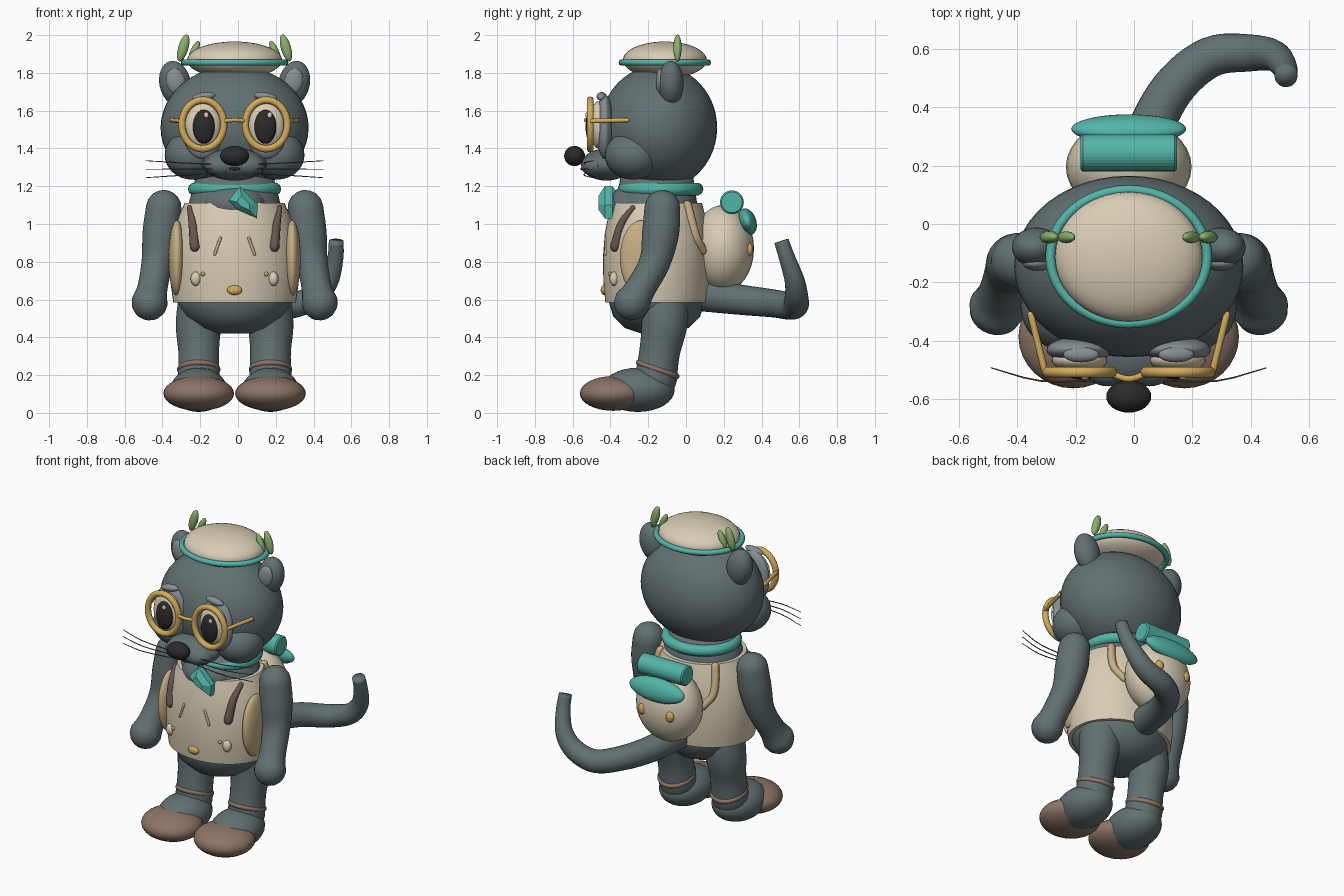
import bpy, bmesh, math
from mathutils import Vector, Matrix

if "Cube" in bpy.data.objects:
    bpy.data.objects.remove(bpy.data.objects["Cube"])

CX = -0.018  # symmetry plane of the body
SIDES = ((-1, "right"), (1, "left"))


def material(name, r, g, b):
    m = bpy.data.materials.new(name)
    m.use_nodes = True
    m.diffuse_color = (r, g, b, 1)
    bsdf = m.node_tree.nodes["Principled BSDF"]
    bsdf.inputs["Base Color"].default_value = (r, g, b, 1)
    bsdf.inputs["Roughness"].default_value = 0.8
    return m


FUR = material("slate fur", .122, .162, .168)
CREAM = material("cream cloth", .69, .61, .46)
TEAL = material("teal cloth", .085, .46, .39)
GOLD = material("gold", .65, .41, .10)
BROWN = material("toe brown", .27, .175, .135)
TAN = material("tan leather", .57, .43, .23)
GRAY = material("light gray fur", .24, .275, .287)
GREEN = material("leaf green", .25, .44, .15)
BLACK = material("soft black", .024, .024, .025)
DARK = material("dark brown", .14, .095, .08)


def finish(bm, name, mat, smooth=True):
    bmesh.ops.recalc_face_normals(bm, faces=bm.faces)
    me = bpy.data.meshes.new(name)
    bm.to_mesh(me)
    bm.free()
    for p in me.polygons:
        p.use_smooth = smooth
    me.materials.append(mat)
    ob = bpy.data.objects.new(name, me)
    bpy.context.collection.objects.link(ob)
    return ob


def place(ob, pos, rot=(0, 0, 0)):
    ob.location = pos
    ob.rotation_euler = rot
    return ob


def ball(name, mat, pos, radii, rot=(0, 0, 0), seg=32):
    bm = bmesh.new()
    bmesh.ops.create_uvsphere(bm, u_segments=seg, v_segments=seg // 2, radius=1)
    bmesh.ops.scale(bm, vec=radii, verts=bm.verts)
    return place(finish(bm, name, mat), pos, rot)


def skin_rings(bm, rings, closed=False, caps=True):
    rows = [[bm.verts.new(p) for p in ring] for ring in rings]
    n = len(rows[0])
    pairs = list(zip(rows, rows[1:])) + ([(rows[-1], rows[0])] if closed else [])
    for a, b in pairs:
        for i in range(n):
            j = (i + 1) % n
            bm.faces.new((a[i], a[j], b[j], b[i]))
    if caps and not closed:
        bm.faces.new(rows[0])
        bm.faces.new(rows[-1])


def ring(name, mat, pos, rx, ry, minor, rot=(0, 0, 0)):
    # elliptical hoop lying in its local xy plane
    bm = bmesh.new()
    rows = []
    for i in range(48):
        a = math.tau * i / 48
        rows.append([((rx + minor * math.cos(t)) * math.cos(a),
                      (ry + minor * math.cos(t)) * math.sin(a), minor * math.sin(t))
                     for t in (math.tau * k / 10 for k in range(10))])
    skin_rings(bm, rows, closed=True)
    return place(finish(bm, name, mat), pos, rot)


def lathe(name, mat, pos, profile, caps):
    # profile rows: height, half width, half depth
    bm = bmesh.new()
    skin_rings(bm, [[(rx * math.cos(a), ry * math.sin(a), z)
                     for a in (math.tau * k / 48 for k in range(48))]
                    for z, rx, ry in profile], caps=caps)
    return place(finish(bm, name, mat), pos)


def tube(name, mat, pts, seg=20, steps=6, round_ends=True):
    # smooth path of (x, y, z, radius) points with domed ends
    ps = [Vector(p) for p in pts]
    ps = [2 * ps[0] - ps[1]] + ps + [2 * ps[-1] - ps[-2]]
    path = []
    for a, b, c, d in zip(ps, ps[1:], ps[2:], ps[3:]):
        for k in range(steps):
            t = k / steps
            path.append(.5 * (2 * b + (c - a) * t + (2 * a - 5 * b + 4 * c - d) * t * t
                              + (3 * b - a - 3 * c + d) * t ** 3))
    path.append(ps[-2])
    if round_ends:
        for end, inner in ((0, 1), (-1, -2)):
            e = path[end]
            out = (e.xyz - path[inner].xyz).normalized()
            dome = [Vector((*(e.xyz + out * e.w * math.sin(a)), e.w * math.cos(a)))
                    for a in (.4, .8, 1.15, 1.45)]
            path = path + dome if end else dome[::-1] + path
    rows, up = [], None
    for i, p in enumerate(path):
        d = (path[min(i + 1, len(path) - 1)].xyz - path[max(i - 1, 0)].xyz).normalized()
        up = d.orthogonal() if up is None else up - d * up.dot(d)
        up.normalize()
        side = d.cross(up)
        rows.append([p.xyz + p.w * (up * math.cos(a) + side * math.sin(a))
                     for a in (math.tau * k / seg for k in range(seg))])
    bm = bmesh.new()
    skin_rings(bm, rows)
    return finish(bm, name, mat)


# Torso and vest
BY = -.155
VEST = [(.585, .325, .272), (.68, .338, .282), (.82, .342, .285),
        (.95, .325, .275), (1.05, .292, .255), (1.11, .265, .24)]


def vest_y(dx, z, sign):
    for (z0, x0, y0), (z1, x1, y1) in zip(VEST, VEST[1:]):
        if z <= z1:
            t = (z - z0) / (z1 - z0)
            w, d = x0 + (x1 - x0) * t, y0 + (y1 - y0) * t
            return BY + sign * d * math.sqrt(max(0, 1 - (dx / w) ** 2))


lathe("torso", FUR, (CX, BY, 0),
      [(.42, .09, .08), (.45, .18, .17), (.51, .26, .23), (.59, .305, .255), (.8, .31, .25),
       (1.0, .28, .23), (1.1, .245, .215), (1.27, .2, .19)], True)
lathe("vest", CREAM, (CX, BY, 0), VEST, False)
lathe("vest_hem", CREAM, (CX, BY, 0), [(.585, .29, .24), (.586, .325, .272)], False)
lathe("vest_collar", CREAM, (CX, BY, 0), [(1.11, .265, .24), (1.11, .235, .205)], False)
ball("chest_fur", FUR, (CX, -.285, 1.105), (.165, .125, .105))
ball("belly_button", GOLD, (CX, vest_y(0, .65, -1), .65), (.04, .018, .026), seg=16)
for s, side in SIDES:
    ball(side + "_vest_panel", TAN, (CX + s * .305, -.235, .82), (.045, .115, .2))
    ball(side + "_vest_button", CREAM, (CX + s * .205, vest_y(.205, .71, -1), .71),
         (.028, .025, .038), seg=16)
    ball(side + "_vest_stud", GOLD, (CX + s * .168, vest_y(.168, .735, -1), .735),
         (.012, .012, .012), seg=12)
    tube(side + "_front_strap", DARK,
         [(CX + s * dx, vest_y(dx, z, -1) - .002, z, r)
          for dx, z, r in ((.238, 1.085, .014), (.222, 1.0, .022), (.21, .88, .027))])
    tube(side + "_vest_stitch", TAN,
         [(CX + s * dx, vest_y(dx, z, -1), z, .008) for dx, z in ((.075, .925), (.105, .84))], 8)
    tube(side + "_back_strap", TAN,
         [(CX + s * dx, vest_y(dx, z, 1), z, .024)
          for dx, z in ((.2, 1.1), (.215, 1.02), (.215, .93), (.17, .86))], 8)

# Legs, feet and arms
for s, side in SIDES:
    x = CX + s * .19
    tube(side + "_leg", FUR, [(CX + s * .165, -.12, .62, .13), (x, -.115, .47, .122),
                              (x, -.14, .32, .108), (x, -.16, .18, .112)], 28)
    ring(side + "_ankle_band", BROWN, (x, -.15, .23), .099, .106, .016,
         (math.radians(-20), 0, 0))
    ball(side + "_foot", FUR, (x, -.255, .122), (.15, .195, .117))
    ball(side + "_toe_cap", BROWN, (x, -.385, .103), (.187, .177, .092))
    tube(side + "_arm", FUR, [(CX + s * .375, -.125, 1.085, .095), (CX + s * .39, -.135, .95, .098),
                              (CX + s * .41, -.165, .8, .083), (CX + s * .435, -.24, .66, .08),
                              (CX + s * .45, -.285, .585, .096)], 28)

# Tail
tube("tail", FUR, [(-.01, .06, .63, .09), (.04, .28, .6, .08), (.13, .46, .58, .074),
                   (.26, .57, .565, .07), (.4, .585, .61, .063), (.48, .575, .7, .053),
                   (.515, .535, .82, .043), (.52, .505, .91, .039)], 24, 6, False)

# Backpack with bedroll
ball("backpack", CREAM, (CX, .195, .87), (.215, .165, .23))
bm = bmesh.new()
bmesh.ops.create_cone(bm, cap_ends=True, segments=32, radius1=.063, radius2=.063, depth=.33,
                      matrix=Matrix.Rotation(math.pi / 2, 4, "Y"))
bedroll = place(finish(bm, "bedroll", TEAL, False), (CX, .243, 1.115))
bedroll.modifiers.new("edge", "BEVEL").width = .008
ball("backpack_flap", TEAL, (CX, .325, 1.012), (.197, .047, .073), (math.radians(18), 0, 0))
for s, side in SIDES:
    ball(side + "_pack_button", GOLD, (CX + s * .1, .335, .865), (.028, .02, .035), seg=16)

# Scarf and its hanging point
ring("scarf", TEAL, (CX, -.135, 1.185), .212, .192, .035)
bm = bmesh.new()
outline = [(.01, 1.2), (.105, 1.1), (.1, 1.03), (0, 1.075), (-.05, 1.125)]
skin_rings(bm, [[(.027 + (px - .027) * k, y, 1.11 + (pz - 1.11) * k) for px, pz in outline]
                for y, k in ((-.462, .45), (-.43, 1), (-.39, 1), (-.355, .5))])
finish(bm, "scarf_point", TEAL, False)

# Head
ball("head", FUR, (CX, -.145, 1.51), (.392, .31, .33), seg=48)
ball("muzzle", FUR, (CX, -.42, 1.315), (.17, .135, .085))
ball("nose", BLACK, (CX, -.59, 1.36), (.077, .055, .053))
ball("mouth", BLACK, (CX, -.55, 1.292), (.03, .01, .008), seg=12)
for s, side in SIDES:
    ball(side + "_cheek", FUR, (CX + s * .225, -.28, 1.365), (.145, .15, .13))
    ball(side + "_ear", FUR, (CX + s * .315, -.08, 1.745), (.083, .068, .12),
         (0, math.radians(s * 12), 0))
    ball(side + "_inner_ear", GRAY, (CX + s * .312, -.135, 1.755), (.05, .025, .07),
         (0, math.radians(s * 12), 0))
    ball(side + "_muzzle_pad", FUR, (CX + s * .07, -.48, 1.31), (.09, .075, .06))
    for i, (z0, z1) in enumerate(((1.315, 1.335), (1.29, 1.29), (1.268, 1.245))):
        tube(f"{side}_whisker_{i + 1}", DARK,
             [(CX + s * .1, -.535, z0, .003), (CX + s * .3, -.537, (z0 + z1) / 2, .003),
              (CX + s * .47, -.492, z1, .002)], 6, 3)

# Eyes and glasses
for s, side in SIDES:
    x = CX + s * .168
    ball(side + "_eye_patch", GRAY, (x, -.43, 1.515), (.113, .045, .17))
    ball(side + "_eye", CREAM, (x, -.465, 1.525), (.095, .045, .125))
    ball(side + "_pupil", BLACK, (x + s * -.005, -.5, 1.515), (.058, .032, .09))
    ball(side + "_eye_glint", CREAM, (x + .018, -.525, 1.577), (.014, .008, .016), seg=12)
    ball(side + "_eyebrow", GRAY, (x - s * .005, -.447, 1.675), (.062, .026, .022),
         (0, math.radians(s * 8), 0))
    ring(side + "_lens_rim", GOLD, (x, -.507, 1.527), .111, .129, .019, (math.pi / 2, 0, 0))
    tube(side + "_temple", GOLD, [(x + s * .12, -.5, 1.545, .012),
                                  (CX + s * .335, -.31, 1.55, .012)], 10)
tube("glasses_bridge", GOLD, [(CX - .065, -.51, 1.545, .011), (CX, -.53, 1.55, .011),
                              (CX + .065, -.51, 1.545, .011)], 10)

# Hat with leaves
ball("hat_crown", CREAM, (CX, -.112, 1.868), (.252, .222, .098), seg=40)
ring("hat_brim", TEAL, (CX, -.112, 1.855), .268, .228, .017)
for s, side in SIDES:
    ball(side + "_large_leaf", GREEN, (CX + s * .272, -.045, 1.932), (.027, .022, .075),
         (0, math.radians(-s * 16), 0), 16)
    ball(side + "_small_leaf", GREEN, (CX + s * .214, -.045, 1.915), (.02, .02, .06),
         (0, math.radians(-s * 25), 0), 16)
